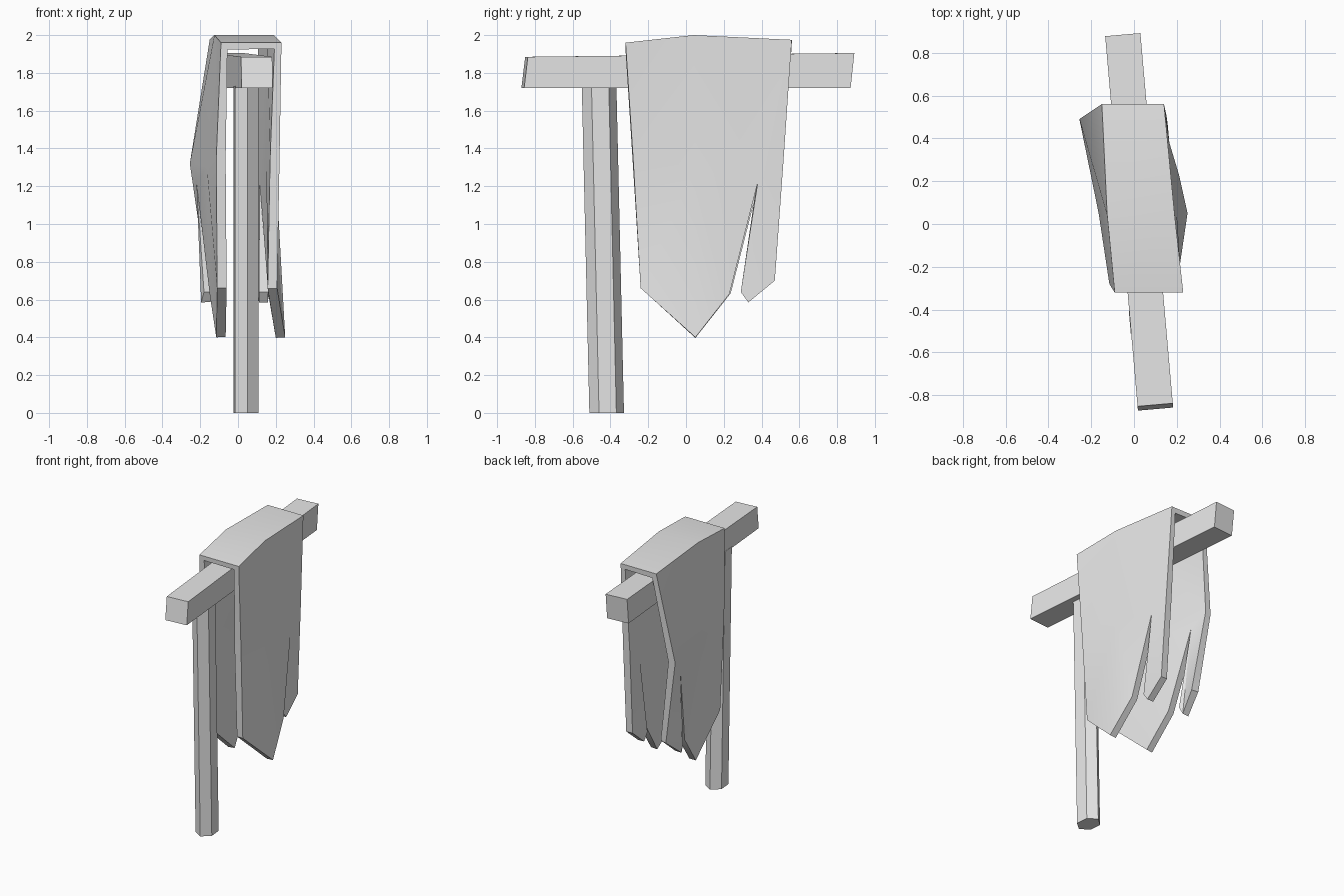
import bpy
import bmesh
import math
from mathutils import Matrix, Vector

if "Cube" in bpy.data.objects:
    bpy.data.objects.remove(bpy.data.objects["Cube"], do_unlink=True)

# One plain material for everything
grey = bpy.data.materials.new("plain_grey")
grey.use_nodes = True
colour = (0.8, 0.8, 0.8, 1)
grey.diffuse_color = colour
for node in grey.node_tree.nodes:
    if node.type == "BSDF_PRINCIPLED":
        node.inputs["Base Color"].default_value = colour


def finish(name, bm, thickness=0):
    """Turn a bmesh into a shaded object, optionally thickened inwards."""
    mesh = bpy.data.meshes.new(name)
    bm.to_mesh(mesh)
    bm.free()
    mesh.materials.append(grey)
    obj = bpy.data.objects.new(name, mesh)
    bpy.context.collection.objects.link(obj)
    bpy.ops.object.select_all(action="DESELECT")
    obj.select_set(True)
    bpy.context.view_layer.objects.active = obj
    if thickness:
        solid = obj.modifiers.new("thickness", "SOLIDIFY")
        solid.thickness = thickness
        solid.offset = -1
        bpy.ops.object.modifier_apply(modifier=solid.name)
    bpy.ops.object.shade_smooth_by_angle(angle=math.radians(35))
    return obj


# Crossbar: a slightly turned box with sloping ends
turn = math.radians(5)
bm = bmesh.new()
bmesh.ops.create_cube(bm, size=1)
for v in bm.verts:
    front, top = v.co.y < 0, v.co.z > 0
    v.co.x *= 0.165
    v.co.y *= 1.735
    v.co.z = 1.72
    if top:
        v.co.y += 0.02
        v.co.z = 1.885 if front else 1.905
bmesh.ops.transform(bm, verts=bm.verts, matrix=Matrix.Translation((0.025, 0, 0))
                    @ Matrix.Rotation(turn, 4, "Z"))
finish("crossbar", bm)

# Post: a flattened six-sided pole leaning a little forward
bm = bmesh.new()
bmesh.ops.create_cone(bm, cap_ends=True, segments=6, radius1=1, radius2=1, depth=1)
start = max(bm.verts, key=lambda v: v.co.y).co
spin = math.pi / 2 - math.atan2(start.y, start.x)
bmesh.ops.rotate(bm, verts=bm.verts, matrix=Matrix.Rotation(spin, 3, "Z"))
for v in bm.verts:
    top = v.co.z > 0
    v.co = Vector((v.co.x * 0.072, v.co.y * 0.092, 0))
    v.co.rotate(Matrix.Rotation(turn, 3, "Z"))
    v.co += Vector((0.043, -0.46 if top else -0.42, 1.73 if top else 0))
finish("post", bm)

# Draped cloth: one outline, with an x for each side (left, right)
outline = {
    "top_front": (-0.32, 1.96, 0.23, -0.09),
    "top_mid": (0.04, 2.0, 0.19, -0.125),
    "top_back": (0.56, 1.975, 0.14, -0.15),
    "mid_front": (-0.28, 1.35, 0.22, -0.115),
    "mid": (0.05, 1.3, 0.2, -0.165),
    "slit_top": (0.38, 1.22, 0.165, -0.22),
    "mid_back": (0.49, 1.32, 0.15, -0.255),
    "low_front": (-0.24, 0.66, 0.207, -0.11),
    "tip": (0.05, 0.4, 0.25, -0.115),
    "slit_front": (0.23, 0.63, 0.21, -0.15),
    "slit_back": (0.29, 0.64, 0.16, -0.18),
    "lobe": (0.33, 0.585, 0.16, -0.195),
    "low_back": (0.47, 0.7, 0.157, -0.165),
}
patches = [
    ("top_front", "top_mid", "mid", "mid_front"),
    ("top_mid", "top_back", "mid_back", "slit_top", "mid"),
    ("mid_front", "mid", "tip", "low_front"),
    ("mid", "slit_top", "slit_front", "tip"),
    ("slit_top", "mid_back", "low_back", "lobe", "slit_back"),
]
bm = bmesh.new()
left = {k: bm.verts.new((p[2], p[0], p[1])) for k, p in outline.items()}
right = {k: bm.verts.new((p[3], p[0], p[1])) for k, p in outline.items()}
left["mid_back"].co.y += 0.025
for patch in patches:
    bm.faces.new([left[k] for k in reversed(patch)])
    bm.faces.new([right[k] for k in patch])
for a, b in (("top_front", "top_mid"), ("top_mid", "top_back")):
    bm.faces.new((right[a], left[a], left[b], right[b]))
bmesh.ops.triangulate(bm, faces=bm.faces)
finish("draped_cloth", bm, thickness=0.05)
